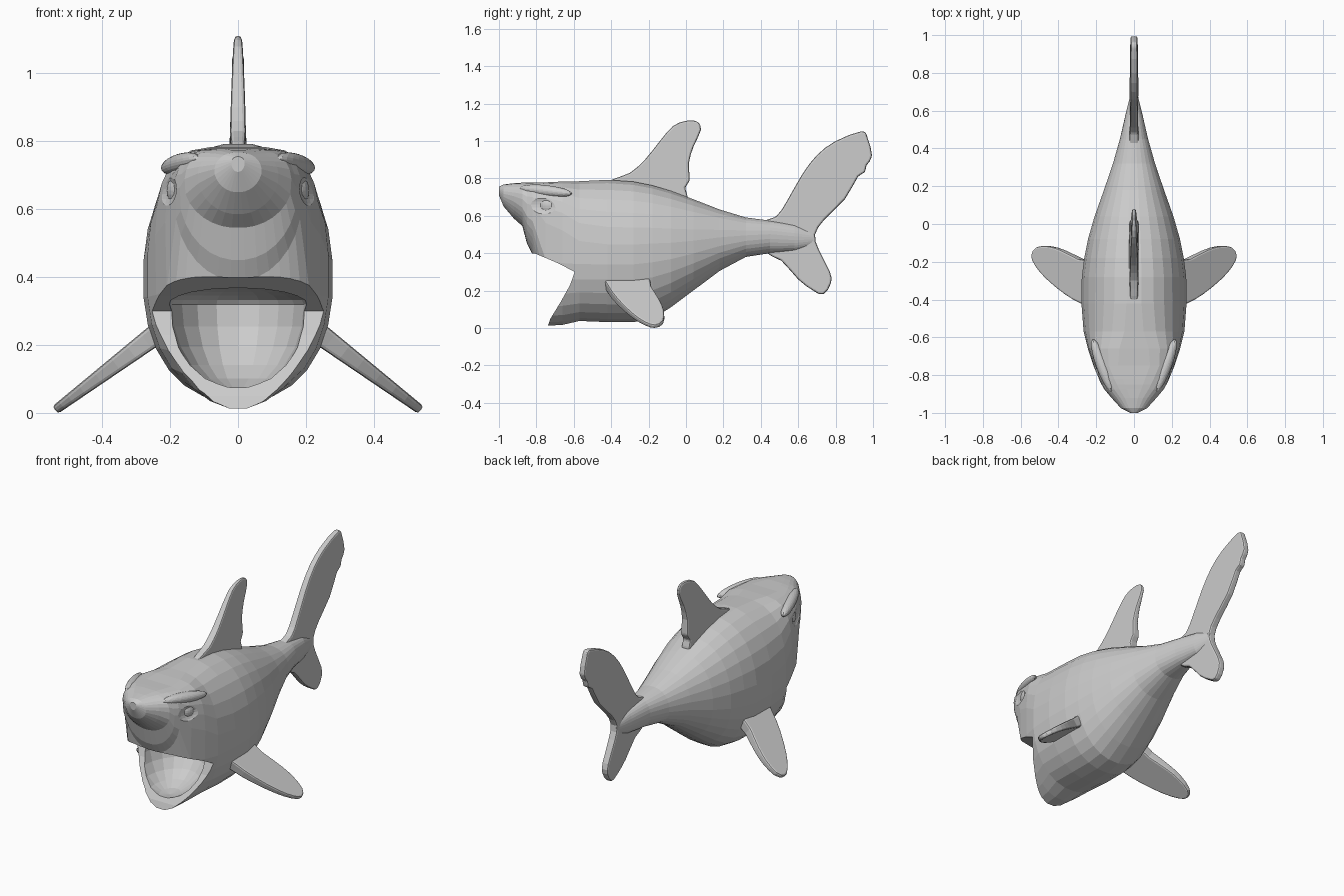
import bpy, bmesh, math
from mathutils import Vector, Matrix

if "Cube" in bpy.data.objects:
    bpy.data.objects.remove(bpy.data.objects["Cube"], do_unlink=True)

grey = bpy.data.materials.new("shark grey")
grey.use_nodes = True
grey.diffuse_color = (0.6, 0.6, 0.6, 1)
grey.node_tree.nodes["Principled BSDF"].inputs["Base Color"].default_value = (0.6, 0.6, 0.6, 1)


def make_object(name, bm):
    bmesh.ops.recalc_face_normals(bm, faces=bm.faces)
    mesh = bpy.data.meshes.new(name)
    bm.to_mesh(mesh)
    bm.free()
    mesh.materials.append(grey)
    obj = bpy.data.objects.new(name, mesh)
    bpy.context.collection.objects.link(obj)
    return obj


def apply_modifier(obj, modifier):
    bpy.context.view_layer.objects.active = obj
    bpy.ops.object.modifier_apply(modifier=modifier.name)


def carve(obj, cutter):
    cutter.hide_render = True
    mod = obj.modifiers.new("carve", 'BOOLEAN')
    mod.operation, mod.solver, mod.object = 'DIFFERENCE', 'EXACT', cutter
    apply_modifier(obj, mod)
    bpy.data.objects.remove(cutter, do_unlink=True)


def signed_power(value, power):
    return math.copysign(abs(value) ** power, value)


def ring(y, width, top, bottom, middle, sides=28):
    """Cross-section, square on top across the brows and narrower at the jaw."""
    square = 2.25 + 2.6 * max(0, 1 - abs(y + .74) / .2)
    pinch = .15 * max(0, min(1, (-y - .57) / .15))
    points = []
    for i in range(sides):
        a = 2 * math.pi * (i + 0.5) / sides
        c, s = math.cos(a), math.sin(a)
        upper = s > 0
        n = square if upper else 2.2
        height = top - middle if upper else middle - bottom
        x = width * signed_power(c, 2 / n) * (1 - pinch * max(0, -s))
        points.append(Vector((x, y, middle + height * signed_power(s, 2 / n))))
    return points


def loft(name, rings):
    bm = bmesh.new()
    loops = [[bm.verts.new(p) for p in r] for r in rings]
    for a, b in zip(loops, loops[1:]):
        for i in range(len(a)):
            j = (i + 1) % len(a)
            bm.faces.new((a[i], a[j], b[j], b[i]))
    bm.faces.new(loops[0])
    bm.faces.new(loops[-1])
    return make_object(name, bm)


def slab(name, outline, place, half):
    """Closed plate: place maps an outline point and a side offset into space."""
    bm = bmesh.new()
    sides = [[bm.verts.new(place(u, v, s * half(u, v))) for u, v in outline] for s in (-1, 1)]
    for loop in sides:
        bm.faces.new(loop)
    for i in range(len(outline)):
        j = (i + 1) % len(outline)
        bm.faces.new((sides[0][i], sides[0][j], sides[1][j], sides[1][i]))
    return make_object(name, bm)


def ellipsoid(name, centre, radii, turn=0.0, tilt=0.0, upper=1.0):
    bm = bmesh.new()
    bmesh.ops.create_uvsphere(bm, u_segments=20, v_segments=12, radius=1)
    for v in bm.verts:
        if v.co.z > 0:
            v.co.z *= upper
    frame = (Matrix.Translation(centre) @ Matrix.Rotation(turn, 4, 'Z')
             @ Matrix.Rotation(tilt, 4, 'X') @ Matrix.Diagonal((*radii, 1)))
    bmesh.ops.transform(bm, matrix=frame, verts=bm.verts)
    return make_object(name, bm)


def soften(points):
    """Round an outline by one pass of curve interpolation."""
    out, n = [], len(points)
    for i in range(n):
        a, b, c, d = (Vector(points[(i + k) % n]) for k in (-1, 0, 1, 2))
        out += [tuple(b), tuple((b + c) * 0.5625 - (a + d) * 0.0625)]
    return out


def fin(name, outline, place, half):
    obj = slab(name, soften(outline), place, half)
    mod = obj.modifiers.new("rim", 'BEVEL')
    mod.width, mod.segments, mod.limit_method = 0.01, 2, 'ANGLE'
    apply_modifier(obj, mod)


# Body: y, half width, top, bottom, height of the widest point
sections = [
    (-1.0, .02, .755, .71, .735), (-.975, .07, .768, .65, .71),
    (-.92, .12, .775, .585, .69), (-.875, .158, .778, .545, .66),
    (-.85, .172, .78, .45, .62), (-.82, .187, .78, .39, .60),
    (-.75, .215, .78, .01, .42), (-.66, .245, .785, .015, .40),
    (-.57, .268, .787, .036, .39), (-.42, .28, .795, .03, .39),
    (-.28, .278, .785, .03, .39), (-.18, .265, .765, .047, .40),
    (-.08, .245, .735, .11, .41), (.04, .21, .69, .20, .43),
    (.18, .16, .635, .305, .46), (.32, .112, .592, .38, .48),
    (.45, .075, .575, .40, .49), (.58, .045, .555, .41, .48),
    (.69, .018, .51, .44, .48),
]
body = loft("body", [ring(*s) for s in sections])

# Open mouth: wedge between the jaws, then the hollow bowl behind it
gape = [(-.75, -.02), (-.725, .05), (-.67, .14), (-.62, .23), (-.595, .30), (-.68, .345),
        (-.81, .40), (-1.1, .39), (-1.1, -.02)]
carve(body, slab("gape_cutter", gape, lambda y, z, s: Vector((s, y, z)), lambda y, z: 0.5))
carve(body, ellipsoid("mouth_cutter", (0, -.65, .32), (.204, .27, .253), upper=0.2))

# Eyes, shallow sockets and brow ridges
for side, label in ((1, "left"), (-1, "right")):
    carve(body, ellipsoid("socket_cutter", (side * .228, -.76, .66), (.034, .1, .06),
                          turn=-side * .35))
    ellipsoid(label + "_eye", (side * .176, -.74, .655), (.032, .05, .045), turn=-side * .35)
    ellipsoid(label + "_brow", (side * .168, -.75, .734), (.032, .15, .03),
              turn=-side * .35, tilt=-.1)


def upright(y, z, s):
    return Vector((s, y, z))


# Dorsal fin, thinner at its leading edge and tip
dorsal = [(-.42, .76), (-.38, .80), (-.30, .83), (-.22, .90), (-.14, 1.0), (-.07, 1.08),
          (0, 1.108), (.06, 1.105), (.08, 1.06), (.04, .97), (.015, .88), (.02, .79),
          (-.005, .75), (0, .67), (-.2, .70)]
fin("dorsal_fin", dorsal, upright,
    lambda y, z: .028 - .04 * max(0, z - .75) - .1 * (y + .15) ** 2)

# Tail fin, both lobes
tail = [(.38, .55), (.48, .595), (.54, .68), (.62, .82), (.70, .925), (.80, 1.0), (.94, 1.053),
        (.97, 1.02), (.995, .92), (.965, .87), (.955, .83), (.92, .81), (.85, .69), (.74, .58),
        (.69, .50), (.71, .42), (.77, .30), (.775, .24), (.735, .18), (.68, .20), (.60, .26),
        (.51, .36), (.42, .41)]
fin("tail_fin", tail, upright, lambda y, z: .024 - .012 * abs(z - .5))

# Pectoral fins, sloping down and outward
pectoral = [(.20, -.43), (.27, -.42), (.36, -.37), (.46, -.29), (.52, -.22), (.54, -.165),
            (.51, -.122), (.44, -.118), (.37, -.14), (.28, -.185), (.20, -.22)]
for side, label in ((1, "left"), (-1, "right")):
    def sloped(x, y, s, side=side):
        return Vector((side * (x + .6 * s), y, .21 - .75 * (x - .27) + .8 * s))
    fin(label + "_pectoral_fin", pectoral, sloped, lambda x, y: .034 - .06 * (x - .2))
